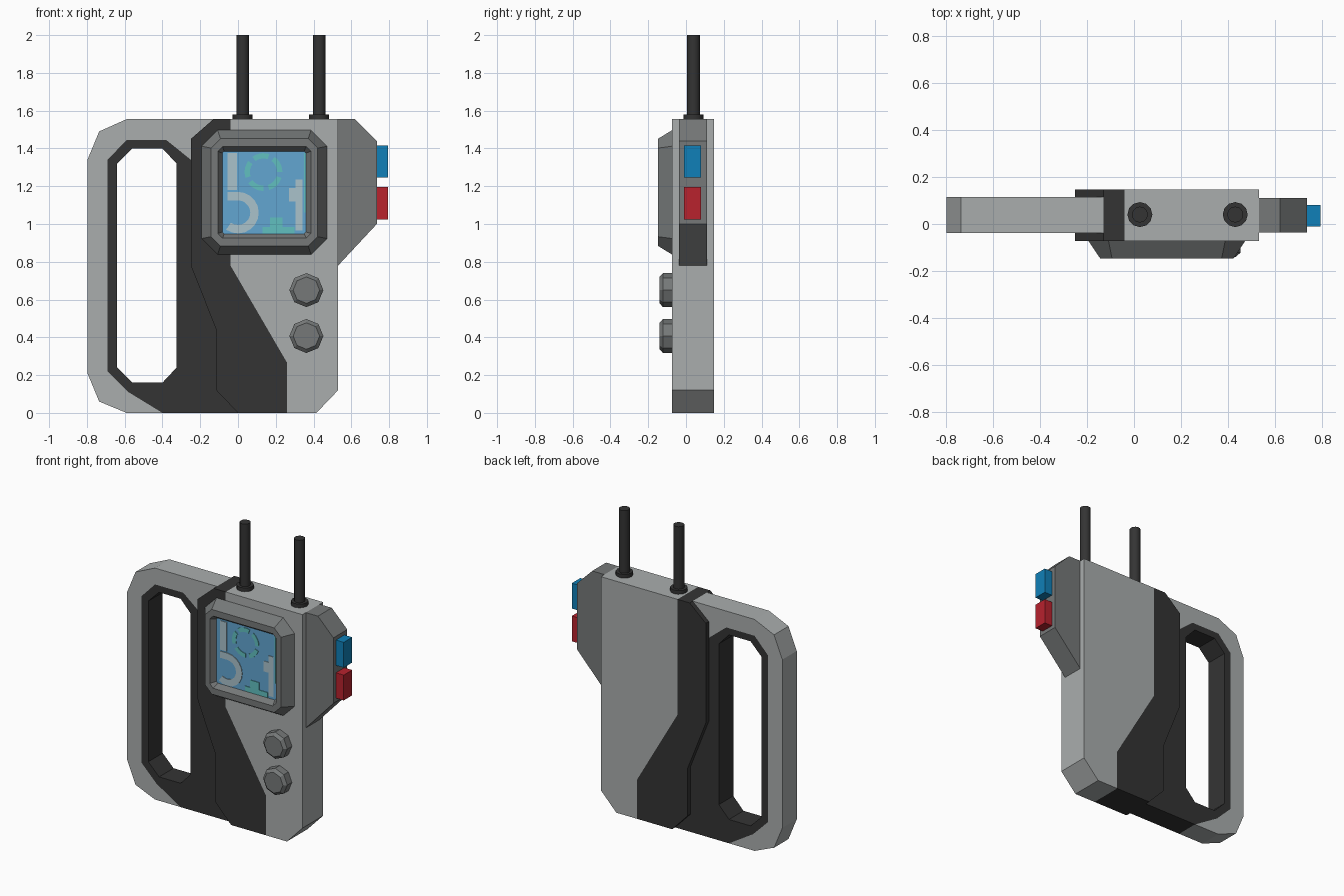
import bpy, bmesh, math

if "Cube" in bpy.data.objects:
    bpy.data.objects.remove(bpy.data.objects["Cube"])


def material(name, rgb):
    m = bpy.data.materials.new(name)
    m.diffuse_color = (*rgb, 1)
    m.use_nodes = True
    m.node_tree.nodes["Principled BSDF"].inputs["Base Color"].default_value = m.diffuse_color
    return m


LIGHT = material("light grey", (0.40, 0.42, 0.42))
MID = material("mid grey", (0.18, 0.19, 0.19))
DARK = material("charcoal", (0.034, 0.034, 0.034))
BLUE = material("button blue", (0.005, 0.216, 0.479))
RED = material("button red", (0.479, 0.016, 0.027))
SCREEN = material("screen blue", (0.122, 0.381, 0.64))
PALE = material("pale marking", (0.40, 0.54, 0.60))
AQUA = material("aqua marking", (0.12, 0.53, 0.53))


def finish(name, bm, *mats):
    bmesh.ops.recalc_face_normals(bm, faces=bm.faces)
    me = bpy.data.meshes.new(name)
    bm.to_mesh(me)
    bm.free()
    for m in mats:
        me.materials.append(m)
    ob = bpy.data.objects.new(name, me)
    bpy.context.collection.objects.link(ob)
    return ob


def prism(name, pts, y0, y1, mat, skip=()):
    """Extrude an x-z profile along y; walls listed in skip stay open (joins)."""
    bm = bmesh.new()
    a, b = ([bm.verts.new((x, y, z)) for x, z in pts] for y in (y0, y1))
    bm.faces.new(a)
    bm.faces.new(b)
    for i in range(len(pts)):
        j = (i + 1) % len(pts)
        if i not in skip:
            bm.faces.new((a[i], a[j], b[j], b[i]))
    return finish(name, bm, mat)


def rect(x0, x1, z0, z1):
    return [(x0, z0), (x1, z0), (x1, z1), (x0, z1)]


def octagon(x0, x1, z0, z1, c):
    return [(x0 + c, z0), (x1 - c, z0), (x1, z0 + c), (x1, z1 - c),
            (x1 - c, z1), (x0 + c, z1), (x0, z1 - c), (x0, z0 + c)]


def bridge(bm, a, b):
    for i in range(len(a)):
        j = (i + 1) % len(a)
        bm.faces.new((a[i], a[j], b[j], b[i]))


def loft(name, loops, *mats):
    """Bridge (profile, y) loops; the last one is capped with the last material."""
    bm = bmesh.new()
    rings = [[bm.verts.new((x, y, z)) for x, z in pts] for pts, y in loops]
    for a, b in zip(rings, rings[1:]):
        bridge(bm, a, b)
    cap = bm.faces.new(rings[-1])
    cap.material_index = len(mats) - 1
    return finish(name, bm, *mats)


def arc(name, cx, cz, r0, r1, a0, a1, mat, n=8):
    ang = [math.radians(a0 + (a1 - a0) * i / n) for i in range(n + 1)]
    pts = [(cx + r1 * math.cos(t), cz + r1 * math.sin(t)) for t in ang]
    pts += [(cx + r0 * math.cos(t), cz + r0 * math.sin(t)) for t in reversed(ang)]
    return prism(name, pts, -0.114, -0.110, mat)


def cylinder(name, x, y, z0, z1, r, n, mat):
    bpy.ops.mesh.primitive_cylinder_add(vertices=n, radius=r, depth=z1 - z0,
                                        location=(x, y, (z0 + z1) / 2))
    ob = bpy.context.object
    ob.name = name
    ob.data.materials.append(mat)
    bpy.ops.object.shade_smooth_by_angle(angle=math.radians(40))


# Handle: light outer frame and dark grip around the hole
HY0, HY1 = -0.038, 0.115
prism("handle_frame", [(-0.40, 0), (-0.58, 0.11), (-0.69, 0.22), (-0.69, 1.34),
                       (-0.59, 1.445), (-0.38, 1.445), (-0.20, 1.30), (-0.13, 1.555),
                       (-0.59, 1.555), (-0.735, 1.49), (-0.797, 1.34), (-0.797, 0.21),
                       (-0.735, 0.06), (-0.59, 0)], HY0, HY1, LIGHT, skip=range(7))
grip_out = [(-0.69, 0.22), (-0.58, 0.11), (-0.40, 0), (0, 0), (-0.20, 1.30),
            (-0.38, 1.445), (-0.59, 1.445), (-0.69, 1.34)]
grip_in = [(-0.64, 0.24), (-0.56, 0.16), (-0.40, 0.16), (-0.325, 0.24), (-0.325, 1.32),
           (-0.40, 1.40), (-0.56, 1.40), (-0.64, 1.32)]
bm = bmesh.new()
of, inf, inb, ob_ = ([bm.verts.new((x, y, z)) for x, z in p] for p, y in
                     ((grip_out, HY0), (grip_in, HY0), (grip_in, HY1), (grip_out, HY1)))
for a, b in ((of, inf), (inf, inb), (inb, ob_)):
    bridge(bm, a, b)
bm.faces.new((of[2], of[3], ob_[3], ob_[2]))  # underside
finish("handle_grip", bm, DARK)

# Main body, split into a dark band and a light shell
BY0, BY1 = -0.073, 0.147
prism("body_dark_band", [(0.26, 0), (0.26, 0.265), (-0.04, 0.78), (-0.04, 1.555),
                         (-0.13, 1.555), (-0.25, 1.45), (-0.25, 0.78), (-0.115, 0.44),
                         (-0.115, 0.12), (0, 0)], BY0, BY1, DARK, skip=range(3))
prism("body_light_shell", [(0.26, 0), (0.26, 0.265), (-0.04, 0.78), (-0.04, 1.555),
                           (0.53, 1.555), (0.53, 0.12), (0.415, 0)],
      BY0, BY1, LIGHT, skip=range(3))

# Side wing with two push buttons
prism("side_wing", [(0.53, 0.78), (0.735, 1.0), (0.735, 1.44), (0.62, 1.555), (0.53, 1.555)],
      -0.037, 0.11, MID, skip=(4,))
prism("blue_button", rect(0.735, 0.793, 1.245, 1.415), -0.01, 0.08, BLUE)
prism("red_button", rect(0.735, 0.793, 1.025, 1.195), -0.01, 0.08, RED)

# Antennas
for i, x in enumerate((0.025, 0.43)):
    cylinder(f"antenna_{i + 1}", x, 0.04, 1.555, 2.0, 0.034, 12, DARK)
    cylinder(f"antenna_base_{i + 1}", x, 0.04, 1.55, 1.58, 0.053, 12, DARK)

# Screen bezel with recessed display
loft("screen_bezel", [
    (octagon(-0.193, 0.472, 0.838, 1.497, 0.085), BY0),
    (octagon(-0.143, 0.422, 0.883, 1.452, 0.05), -0.147),
    (octagon(-0.107, 0.386, 0.925, 1.41, 0.025), -0.147),
    (octagon(-0.083, 0.360, 0.948, 1.385, 0.01), -0.11)], MID, SCREEN)

# Map-like display markings
arc("display_path_curve", 0.0, 1.06, 0.065, 0.11, -125, 90, PALE, 12)
for i, r in enumerate((rect(-0.055, -0.005, 1.18, 1.375), rect(-0.055, 0.0, 1.125, 1.17),
                       rect(0.305, 0.342, 0.965, 1.235), rect(0.27, 0.305, 1.12, 1.19))):
    prism(f"display_path_{i + 1}", r, -0.114, -0.11, PALE)
for i in range(5):
    arc(f"display_ring_{i + 1}", 0.135, 1.275, 0.072, 0.1, i * 72, i * 72 + 54, AQUA, 5)
for i, r in enumerate((rect(0.13, 0.30, 0.95, 0.985), rect(0.17, 0.235, 0.985, 1.035),
                       rect(0.35, 0.358, 1.06, 1.375))):
    prism(f"display_patch_{i + 1}", r, -0.114, -0.11, AQUA)

# Eight-sided control knobs
for i, z in enumerate((0.65, 0.407)):
    def ring(r):
        return [(0.362 + r * math.sin(k * math.pi / 4), z + r * math.cos(k * math.pi / 4))
                for k in range(8)]
    loft(f"knob_{i + 1}", [(ring(0.09), BY0), (ring(0.09), -0.122), (ring(0.07), -0.14)], MID)
